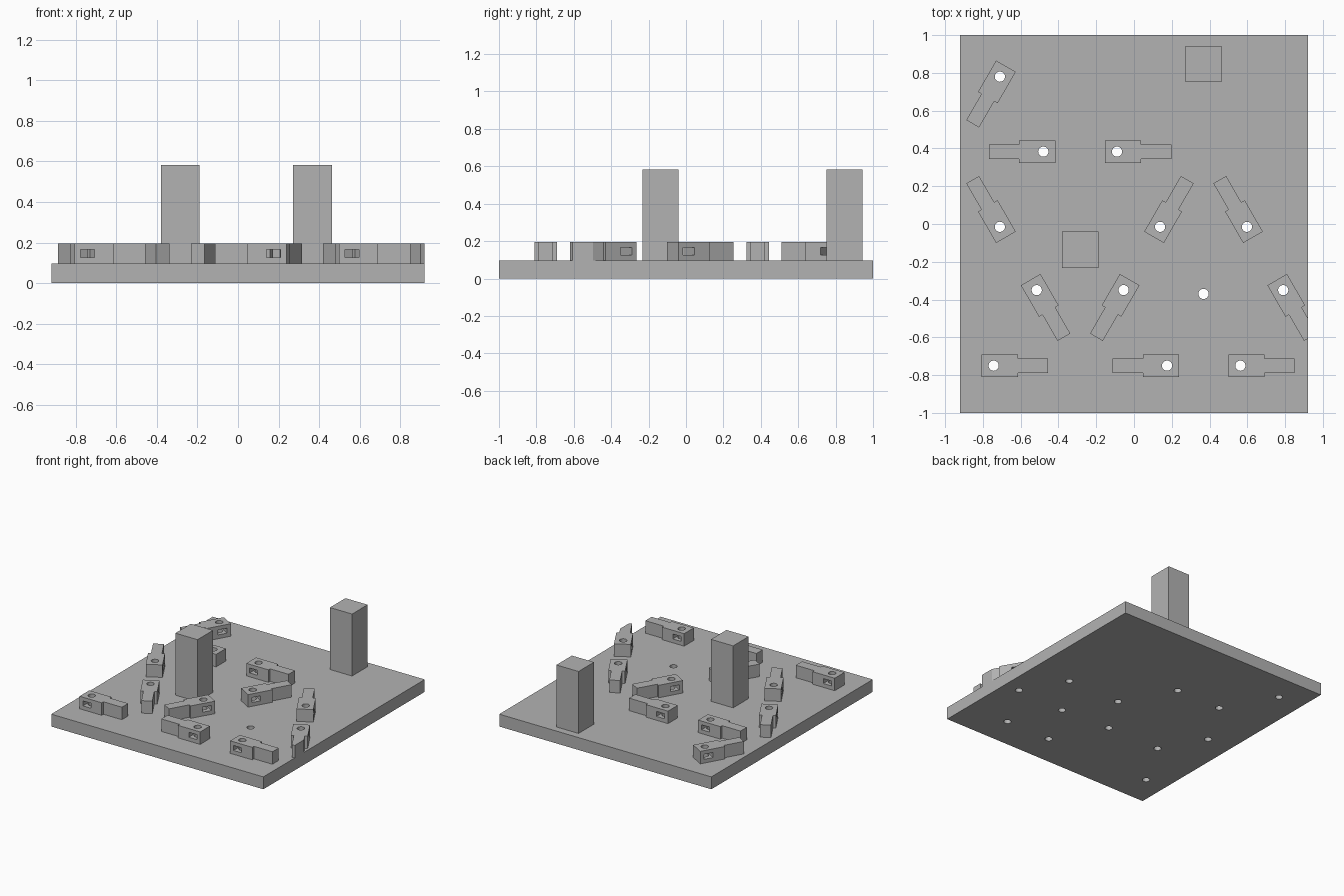
import bpy, bmesh
from math import radians
from mathutils import Matrix, Vector

cube = bpy.data.objects.get("Cube")
if cube:
    bpy.data.objects.remove(cube, do_unlink=True)

PLATE_TOP, ARM_TOP, POST_TOP = 0.097, 0.195, 0.583
HALF_X, HOLE_R = 0.92, 0.027

grey = bpy.data.materials.new("plain grey")
grey.use_nodes = True
colour = (0.45, 0.45, 0.45, 1)
grey.diffuse_color = colour
grey.node_tree.nodes["Principled BSDF"].inputs["Base Color"].default_value = colour


def add_object(name, bm):
    bmesh.ops.recalc_face_normals(bm, faces=bm.faces)
    mesh = bpy.data.meshes.new(name)
    bm.to_mesh(mesh)
    bm.free()
    mesh.materials.append(grey)
    obj = bpy.data.objects.new(name, mesh)
    bpy.context.collection.objects.link(obj)
    return obj


def box(name, low, high):
    low, high = Vector(low), Vector(high)
    bm = bmesh.new()
    bmesh.ops.create_cube(bm, size=1)
    bmesh.ops.scale(bm, vec=high - low, verts=bm.verts)
    bmesh.ops.translate(bm, vec=(low + high) / 2, verts=bm.verts)
    return add_object(name, bm)


def hole_cutter(x, y):
    bm = bmesh.new()
    bmesh.ops.create_cone(bm, cap_ends=True, segments=32, radius1=HOLE_R, radius2=HOLE_R,
                          depth=1, matrix=Matrix.Translation((x, y, 0)))
    return add_object("hole_cutter", bm)


def cut(obj, cutter):
    cutter.hide_render = True
    mod = obj.modifiers.new("cut", "BOOLEAN")
    mod.operation, mod.solver, mod.object = "DIFFERENCE", "EXACT", cutter
    bpy.context.view_layer.objects.active = obj
    bpy.ops.object.modifier_apply(modifier=mod.name)
    bpy.data.objects.remove(cutter, do_unlink=True)


def arm(name, x, y, angle):
    # Wide head with a narrower tail, origin at the pivot hole
    half = [(-0.064, 0.06), (0.128, 0.06), (0.128, 0.039), (0.288, 0.039)]
    outline = half + [(px, -py) for px, py in reversed(half)]
    place = Matrix.Translation((x, y, 0)) @ Matrix.Rotation(radians(angle), 4, "Z")
    bm = bmesh.new()
    face = bm.faces.new([bm.verts.new((px, py, PLATE_TOP)) for px, py in outline])
    top = bmesh.ops.extrude_face_region(bm, geom=[face])["geom"]
    bmesh.ops.translate(bm, vec=(0, 0, ARM_TOP - PLATE_TOP),
                        verts=[v for v in top if isinstance(v, bmesh.types.BMVert)])
    bm.transform(place)
    # Trim anything past the plate edge
    if max(v.co.x for v in bm.verts) > HALF_X:
        bmesh.ops.bisect_plane(bm, geom=bm.verts[:] + bm.edges[:] + bm.faces[:],
                               plane_co=(HALF_X, 0, 0), plane_no=(1, 0, 0), clear_outer=True)
        bmesh.ops.holes_fill(bm, edges=[e for e in bm.edges if e.is_boundary])
    obj = add_object(name, bm)
    # Sideways slot through the head, then the pivot hole
    slot = box("slot_cutter", (-0.035, -0.2, 0.127), (0.035, 0.2, 0.166))
    slot.data.transform(place)
    cut(obj, slot)
    cut(obj, hole_cutter(x, y))


# Pivot position and tail direction of each arm
arms = [(-0.71, 0.78, 240), (-0.48, 0.383, 180), (-0.09, 0.383, 0),
        (-0.71, -0.015, 120), (0.138, -0.015, 60), (0.598, -0.015, 120),
        (-0.515, -0.35, 300), (-0.055, -0.35, 240), (0.79, -0.35, 300),
        (-0.743, -0.75, 0), (0.175, -0.75, 180), (0.563, -0.75, 0)]

# Base plate with a hole under every arm and one spare hole
plate = box("base_plate", (-HALF_X, -1, 0), (HALF_X, 1, PLATE_TOP))
for x, y in [a[:2] for a in arms] + [(0.368, -0.37)]:
    cut(plate, hole_cutter(x, y))

for i, (x, y, angle) in enumerate(arms, 1):
    arm(f"pivot_arm_{i}", x, y, angle)

# Square posts
for name, x, y in [("middle_post", -0.285, -0.136), ("back_post", 0.368, 0.847)]:
    box(name, (x - 0.096, y - 0.096, PLATE_TOP), (x + 0.096, y + 0.096, POST_TOP))
